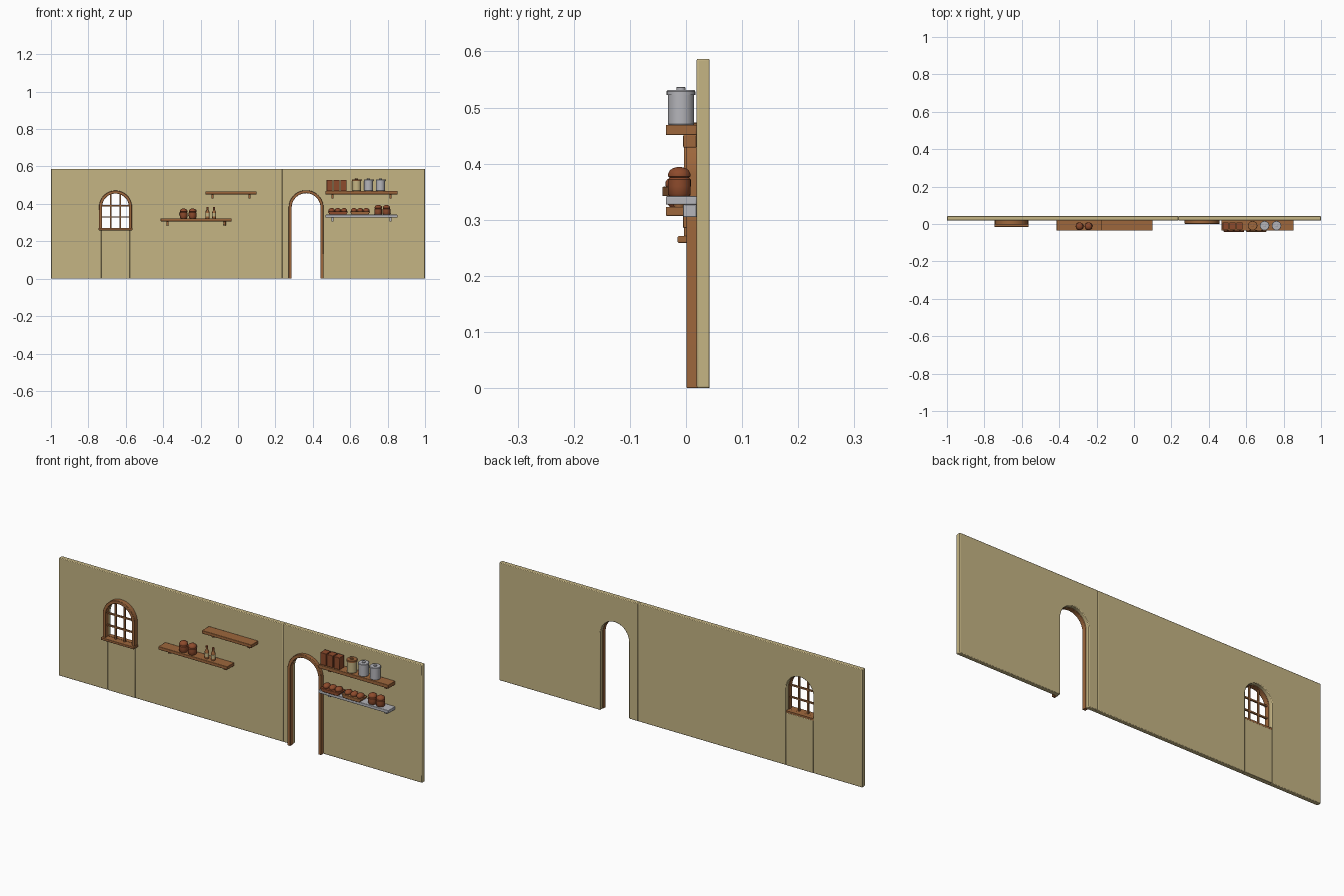
import bpy, bmesh, math

if "Cube" in bpy.data.objects:
    bpy.data.objects.remove(bpy.data.objects["Cube"])

def material(name, rgb):
    m = bpy.data.materials.new(name)
    m.diffuse_color = (*rgb, 1)
    m.use_nodes = True
    m.node_tree.nodes["Principled BSDF"].inputs["Base Color"].default_value = m.diffuse_color
    return m

PLASTER = material("sand plaster", (0.56, 0.46, 0.23))
WOOD = material("warm wood", (0.34, 0.135, 0.045))
CLAY = material("red brown clay", (0.27, 0.07, 0.025))
METAL = material("light grey metal", (0.46, 0.46, 0.49))

def finish(name, bm, mat, bevel=0):
    bmesh.ops.recalc_face_normals(bm, faces=bm.faces)
    me = bpy.data.meshes.new(name)
    bm.to_mesh(me)
    bm.free()
    ob = bpy.data.objects.new(name, me)
    bpy.context.collection.objects.link(ob)
    me.materials.append(mat)
    if bevel:
        mod = ob.modifiers.new("Bevel", 'BEVEL')
        mod.width, mod.segments = bevel, 2
        mod.limit_method, mod.angle_limit = 'ANGLE', math.radians(40)
    bpy.ops.object.select_all(action='DESELECT')
    bpy.context.view_layer.objects.active = ob
    ob.select_set(True)
    bpy.ops.object.shade_smooth_by_angle(angle=math.radians(35))
    return ob

def prism(name, pts, y0, y1, mat, bevel=0):
    """Extrude an (x, z) outline along y."""
    bm = bmesh.new()
    f = bm.faces.new([bm.verts.new((x, y0, z)) for x, z in pts])
    r = bmesh.ops.extrude_face_region(bm, geom=[f])
    bmesh.ops.translate(bm, vec=(0, y1 - y0, 0),
                        verts=[v for v in r["geom"] if isinstance(v, bmesh.types.BMVert)])
    return finish(name, bm, mat, bevel)

def box(name, x0, x1, y0, y1, z0, z1, mat, bevel=0):
    return prism(name, [(x0, z0), (x1, z0), (x1, z1), (x0, z1)], y0, y1, mat, bevel)

def lathe(name, x, y, z, profile, mat, n=24):
    """Spin an (r, z) profile around a vertical axis."""
    bm = bmesh.new()
    rings = [[bm.verts.new((x + r * math.cos(math.tau * i / n),
                            y + r * math.sin(math.tau * i / n), z + h)) for i in range(n)]
             for r, h in profile]
    for a, b in zip(rings, rings[1:]):
        for i in range(n):
            j = (i + 1) % n
            bm.faces.new((a[i], a[j], b[j], b[i]))
    bm.faces.new(rings[0])
    bm.faces.new(rings[-1])
    return finish(name, bm, mat)

def arch(cx, r, spring, base, n=24):
    """Outline of an arch, from the left foot over the top to the right foot."""
    top = [(cx - r * math.cos(math.pi * i / n), spring + r * math.sin(math.pi * i / n))
           for i in range(n + 1)]
    return [(cx - r, base)] + top + [(cx + r, base)]

H, YF, YB, SEAM = 0.587, 0.019, 0.042, 0.236
WX, WR, WS = -0.655, 0.075, 0.383      # window centre, radius, spring height
DX, DR, DS = 0.364, 0.079, 0.380       # doorway

# Walls, each notched by an arch, and the panel under the window
for name, x0, x1, cx, r, s in (("window_wall", -1, SEAM, WX, WR, WS),
                               ("door_wall", SEAM, 1, DX, DR, DS)):
    prism(name, [(x0, 0)] + arch(cx, r, s, 0) + [(x1, 0), (x1, H), (x0, H)],
          YF, YB, PLASTER, 0.003)
box("panel_under_window", WX - WR, WX + WR, YF, YB, 0, 0.262, PLASTER, 0.002)

# Door and window frames
prism("door_frame", arch(DX, 0.093, DS, 0) + arch(DX, 0.077, DS, 0)[::-1],
      0.001, 0.024, WOOD, 0.002)
prism("window_frame", arch(WX, 0.088, WS, 0.266) + arch(WX, 0.072, WS, 0.266)[::-1],
      -0.004, 0.022, WOOD, 0.002)
box("window_sill", WX - 0.091, WX + 0.091, -0.015, YF, 0.259, 0.271, WOOD, 0.002)
box("inner_sill", WX - WR, WX + WR, YF, YB - 0.001, 0.259, 0.271, WOOD)

# Window bars
for i, dx in enumerate((-0.025, 0.025)):
    box(f"upright_bar_{i}", WX + dx - 0.0035, WX + dx + 0.0035, 0.006, 0.014,
        0.268, WS + 0.070, WOOD)
for i, z in enumerate((0.330, 0.390)):
    box(f"cross_bar_{i}", WX - 0.074, WX + 0.074, 0.006, 0.014, z - 0.0035, z + 0.0035, WOOD)

# Shelves with two brackets each
for name, x0, x1, z0, z1, mat in (("upper_left_shelf", -0.174, 0.099, 0.451, 0.467, WOOD),
                                  ("lower_left_shelf", -0.414, -0.034, 0.307, 0.323, WOOD),
                                  ("upper_right_shelf", 0.468, 0.853, 0.451, 0.469, WOOD),
                                  ("lower_right_shelf", 0.468, 0.853, 0.327, 0.342, METAL)):
    box(name, x0, x1, -0.036, YF, z0, z1, mat, 0.002)
    for i, x in enumerate((x0 + 0.037, x1 - 0.037)):
        box(f"{name}_bracket_{i}", x - 0.006, x + 0.006, -0.005, YF, z0 - 0.022, z0, mat, 0.0015)

# Lidded clay pots
POT = [(0.017, 0), (0.020, 0.004), (0.0205, 0.018), (0.0205, 0.030), (0.017, 0.033),
       (0.020, 0.035), (0.020, 0.040), (0.017, 0.046), (0.011, 0.050), (0.004, 0.052)]
for i, (x, z) in enumerate(((-0.291, 0.323), (-0.243, 0.323), (0.750, 0.342), (0.794, 0.342))):
    lathe(f"clay_pot_{i}", x, -0.012, z, POT, CLAY)

# Small bottles with a pale label band
BOTTLE = [(0.0095, 0), (0.010, 0.002), (0.010, 0.034), (0.005, 0.044), (0.0045, 0.054)]
for i, x in enumerate((-0.163, -0.128)):
    lathe(f"bottle_{i}", x, -0.012, 0.323, BOTTLE, WOOD, 16)
    lathe(f"bottle_label_{i}", x, -0.012, 0.333, [(0.0105, 0), (0.0105, 0.018)], PLASTER, 16)
    lathe(f"bottle_cap_{i}", x, -0.012, 0.376, [(0.006, 0), (0.006, 0.008)], CLAY, 16)

# Row of boxes
for i in range(3):
    x = 0.490 + 0.037 * i
    box(f"storage_box_{i}", x - 0.0165, x + 0.0165, -0.030, 0.008, 0.469, 0.529, CLAY, 0.002)

# Canisters with lid and knob
for i, (x, body, lid) in enumerate(((0.634, PLASTER, WOOD), (0.698, METAL, METAL),
                                    (0.762, METAL, METAL))):
    lathe(f"canister_{i}", x, -0.009, 0.469, [(0.022, 0), (0.0235, 0.002), (0.0235, 0.054)], body)
    lathe(f"canister_lid_{i}", x, -0.009, 0.522,
          [(0.0255, 0), (0.0255, 0.007), (0.024, 0.009), (0.008, 0.009),
           (0.008, 0.014), (0.006, 0.015)], lid)

# Flared trays, each holding three loaves
for t, x in enumerate((0.534, 0.653)):
    prism(f"bread_tray_{t}", [(x - 0.043, 0.342), (x + 0.043, 0.342), (x + 0.055, 0.359),
                              (x - 0.055, 0.359)], -0.042, 0.008, (CLAY, WOOD)[t], 0.002)
    for i in (-1, 0, 1):
        bm = bmesh.new()
        bmesh.ops.create_uvsphere(bm, u_segments=16, v_segments=10, radius=1)
        bmesh.ops.scale(bm, vec=(0.017, 0.021, 0.014), verts=bm.verts)
        bmesh.ops.translate(bm, vec=(x + 0.033 * i, -0.016, 0.364), verts=bm.verts)
        finish(f"loaf_{t}_{i + 1}", bm, CLAY)
